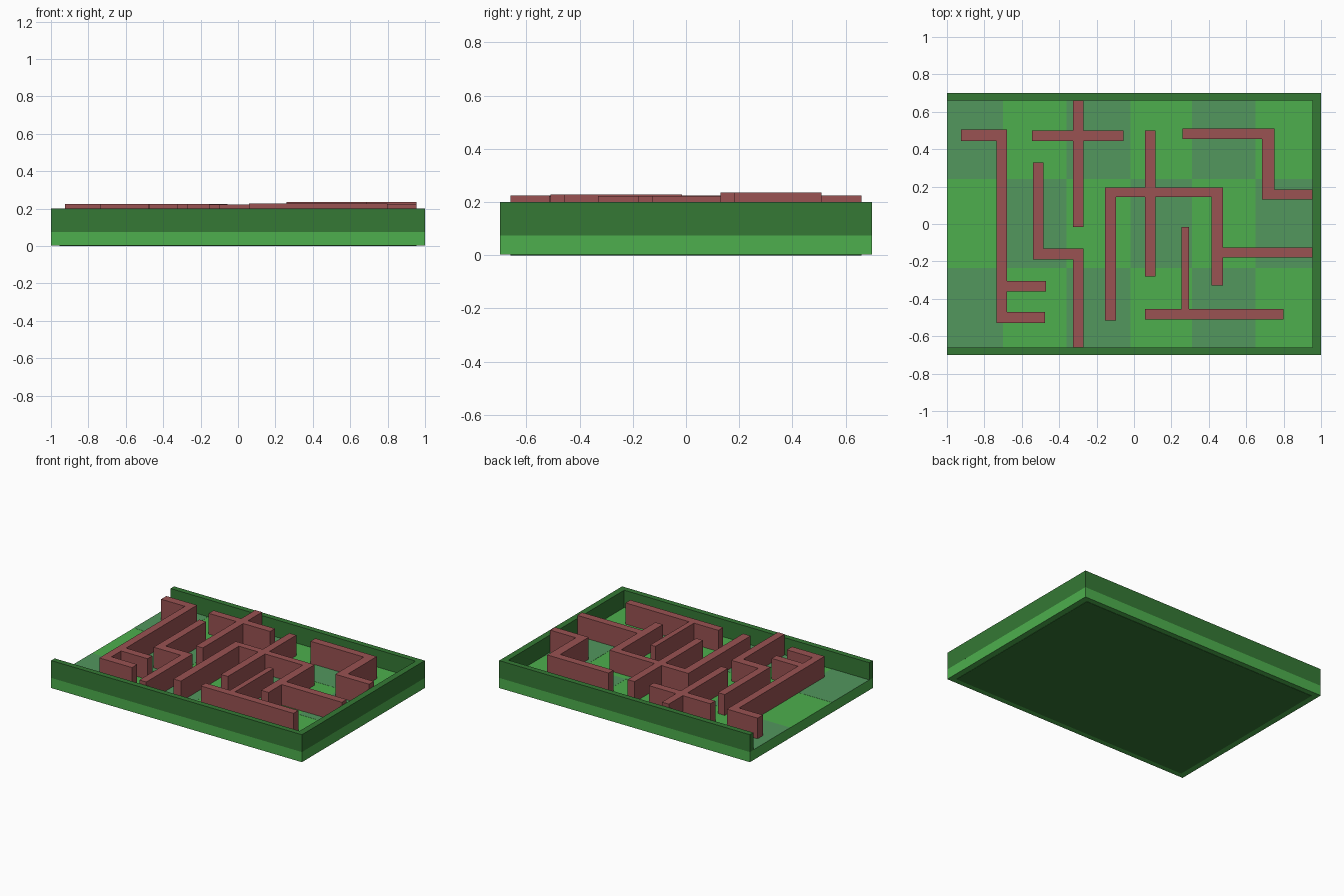
import bpy, bmesh

if "Cube" in bpy.data.objects:
    bpy.data.objects.remove(bpy.data.objects["Cube"])


def material(name, rgb):
    m = bpy.data.materials.new(name)
    m.diffuse_color = (*rgb, 1)
    m.use_nodes = True
    m.node_tree.nodes["Principled BSDF"].inputs["Base Color"].default_value = m.diffuse_color
    return m


LIGHT = material("light_green", (0.075, 0.43, 0.075))
DARK = material("dark_green", (0.035, 0.19, 0.035))
GREY = material("grey_green", (0.085, 0.31, 0.11))
RED = material("hedge_red", (0.32, 0.085, 0.085))


def prism(name, rects, z0, z1, mat):
    """Union of (x0, x1, y0, y1) rectangles, extruded from z0 to z1."""
    xs = sorted({v for r in rects for v in r[:2]})
    ys = sorted({v for r in rects for v in r[2:]})
    bm = bmesh.new()
    verts = {}

    def vert(i, j):
        if (i, j) not in verts:
            verts[i, j] = bm.verts.new((xs[i], ys[j], z0))
        return verts[i, j]

    for i in range(len(xs) - 1):
        for j in range(len(ys) - 1):
            cx, cy = (xs[i] + xs[i + 1]) / 2, (ys[j] + ys[j + 1]) / 2
            if any(a < cx < b and c < cy < d for a, b, c, d in rects):
                bm.faces.new([vert(i, j), vert(i + 1, j),
                              vert(i + 1, j + 1), vert(i, j + 1)])
    bmesh.ops.dissolve_limit(bm, angle_limit=0.01, verts=bm.verts[:], edges=bm.edges[:])
    geo = bmesh.ops.extrude_face_region(bm, geom=bm.faces[:], use_keep_orig=True)["geom"]
    for v in geo:
        if isinstance(v, bmesh.types.BMVert):
            v.co.z = z1
    bmesh.ops.recalc_face_normals(bm, faces=bm.faces[:])
    me = bpy.data.meshes.new(name)
    bm.to_mesh(me)
    bm.free()
    me.materials.append(mat)
    ob = bpy.data.objects.new(name, me)
    bpy.context.collection.objects.link(ob)
    return ob


# Base slab, underside plate and three-sided border wall
FLOOR = 0.075
prism("base_slab", [(-1, 1, -0.7, 0.7)], 0.002, FLOOR, LIGHT)
prism("underside_plate", [(-0.955, 0.955, -0.66, 0.66)], 0, 0.002, DARK)
prism("border_wall", [(-1, 1, -0.7, -0.66), (-1, 1, 0.66, 0.7),
                      (0.955, 1, -0.7, 0.7)], FLOOR, 0.2, DARK)

# Checkered floor tiles
tx = [-1, -0.70, -0.36, -0.02, 0.31, 0.65, 0.955]
ty = [-0.66, -0.235, 0.24, 0.66]
for i in range(6):
    for j in range(3):
        if (i + j) % 2 == 0:
            prism(f"floor_tile_{i}_{j}", [(tx[i], tx[i + 1], ty[j], ty[j + 1])],
                  FLOOR, FLOOR + 0.001, GREY)

# Maze walls
prism("maze_hook_wall", [(-0.925, -0.68, 0.445, 0.505), (-0.735, -0.68, -0.53, 0.505),
                         (-0.735, -0.47, -0.36, -0.305), (-0.735, -0.475, -0.53, -0.47)],
      FLOOR, 0.225, RED)
prism("maze_cross_wall", [(-0.325, -0.27, -0.015, 0.66), (-0.545, -0.055, 0.445, 0.5)],
      FLOOR, 0.225, RED)
prism("maze_step_wall", [(-0.54, -0.485, -0.19, 0.33), (-0.54, -0.27, -0.19, -0.13),
                         (-0.325, -0.27, -0.66, -0.13)], FLOOR, 0.225, RED)
prism("maze_fork_wall", [(-0.155, -0.095, -0.515, 0.195), (-0.155, 0.475, 0.145, 0.195),
                         (0.415, 0.475, -0.33, 0.195), (0.06, 0.115, -0.28, 0.5),
                         (0.415, 0.955, -0.18, -0.125)], FLOOR, 0.223, RED)
prism("maze_corner_wall", [(0.26, 0.75, 0.455, 0.51), (0.685, 0.75, 0.13, 0.51),
                           (0.685, 0.955, 0.13, 0.185)], FLOOR, 0.235, RED)
prism("maze_tee_wall", [(0.06, 0.8, -0.51, -0.455), (0.255, 0.295, -0.51, -0.015)],
      FLOOR, 0.228, RED)
